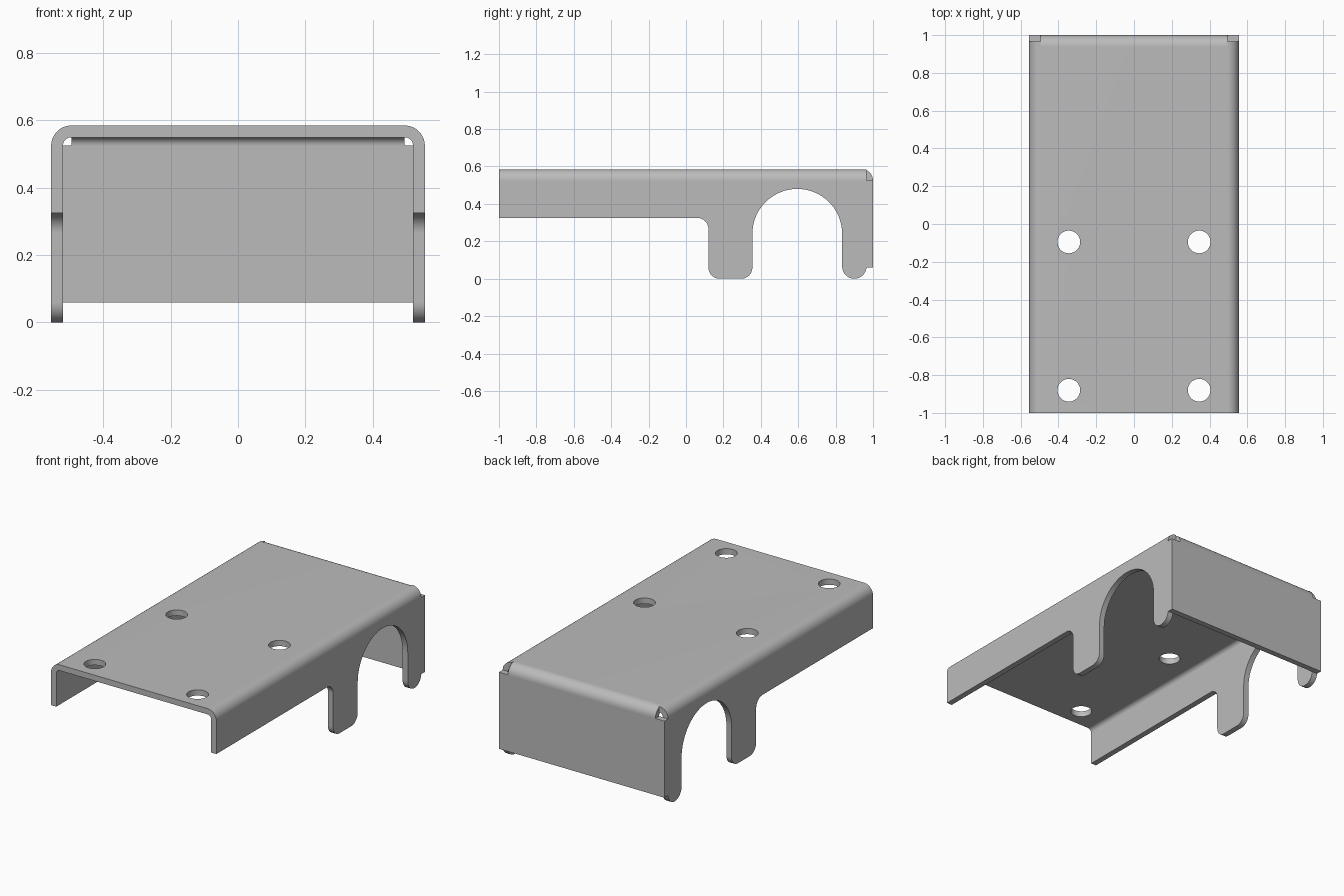
import bpy, bmesh
from math import cos, sin, radians

cube = bpy.data.objects.get("Cube")
if cube:
    bpy.data.objects.remove(cube)

steel = bpy.data.materials.new("grey_steel")
steel.use_nodes = True
GREY = (0.5, 0.5, 0.5, 1)
steel.diffuse_color = GREY
steel.node_tree.nodes["Principled BSDF"].inputs["Base Color"].default_value = GREY

W, H, T = 0.555, 0.585, 0.035     # half width, height, sheet thickness
R = 0.06                          # outer bend radius
BEND = H - R                      # height where the bends begin
WALL_END = 1 - T                  # inner face of the back plate


def arc(cx, cy, r, start, end, steps=12):
    angles = [radians(start + (end - start) * i / steps) for i in range(steps + 1)]
    return [(cx + r * cos(a), cy + r * sin(a)) for a in angles]


def extrude(name, outline, axis, start, end):
    """Extrude a closed outline along x (outline in y, z) or y (outline in x, z)."""
    bm = bmesh.new()
    place = (lambda p: (start, p[0], p[1])) if axis == 0 else (lambda p: (p[0], start, p[1]))
    face = bm.faces.new([bm.verts.new(place(p)) for p in outline])
    moved = bmesh.ops.extrude_face_region(bm, geom=[face])["geom"]
    shift = [0, 0, 0]
    shift[axis] = end - start
    bmesh.ops.translate(bm, vec=shift, verts=[v for v in moved if isinstance(v, bmesh.types.BMVert)])
    bmesh.ops.recalc_face_normals(bm, faces=bm.faces)
    mesh = bpy.data.meshes.new(name)
    bm.to_mesh(mesh)
    bm.free()
    mesh.materials.append(steel)
    obj = bpy.data.objects.new(name, mesh)
    bpy.context.collection.objects.link(obj)
    return obj


def smooth(obj):
    bpy.ops.object.select_all(action="DESELECT")
    obj.select_set(True)
    bpy.context.view_layer.objects.active = obj
    bpy.ops.object.shade_smooth_by_angle(angle=radians(30))


def bend(centre, side=1):
    """Quarter ring profile of a bent sheet edge."""
    ring = arc(centre, BEND, R, 0, 90) + arc(centre, BEND, R - T, 90, 0)
    return [(side * x, z) for x, z in ring]


# Top sheet with its two long side bends
c = W - R
outer = arc(c, BEND, R, 0, 90) + arc(-c, BEND, R, 90, 180)
inner = arc(-c, BEND, R - T, 180, 90) + arc(c, BEND, R - T, 90, 0)
top = extrude("top_sheet", outer + inner, 1, -1, 1 - R)

# Four screw holes
for x in (-0.345, 0.345):
    for y in (-0.88, -0.095):
        bpy.ops.mesh.primitive_cylinder_add(vertices=48, radius=0.06, depth=0.3, location=(x, y, H))
        cutter = bpy.context.object
        cutter.hide_render = True
        cutter.data.materials.append(steel)
        cut = top.modifiers.new("hole", "BOOLEAN")
        cut.operation, cut.solver, cut.object = "DIFFERENCE", "EXACT", cutter
        bpy.context.view_layer.objects.active = top
        bpy.ops.object.modifier_apply(modifier=cut.name)
        bpy.data.objects.remove(cutter)
smooth(top)

# Side wall outline: shallow skirt, square foot, arch, round foot
wall = [(-1, BEND), (-1, 0.325)]
wall += arc(0.06, 0.265, 0.06, 90, 0)
wall += arc(0.18, 0.06, 0.06, 180, 270) + arc(0.295, 0.06, 0.06, 270, 360)
wall += arc(0.595, 0.24, 0.24, 180, 0, 32)
wall += arc(0.9, 0.065, 0.065, 180, 360, 20)
wall += [(WALL_END, BEND)]

for side, label in ((1, "left"), (-1, "right")):
    smooth(extrude(label + "_side_wall", wall, 0, side * (W - T), side * W))
    # End of the side bend, beside the corner relief
    smooth(extrude(label + "_corner_bend", bend(c, side), 1, 1 - R, WALL_END))

# Back bend and back plate
smooth(extrude("back_bend", bend(1 - R), 0, -c, c))
plate = [(WALL_END, 0.06), (1, 0.06), (1, BEND), (WALL_END, BEND)]
extrude("back_plate", plate, 0, -W, W)
